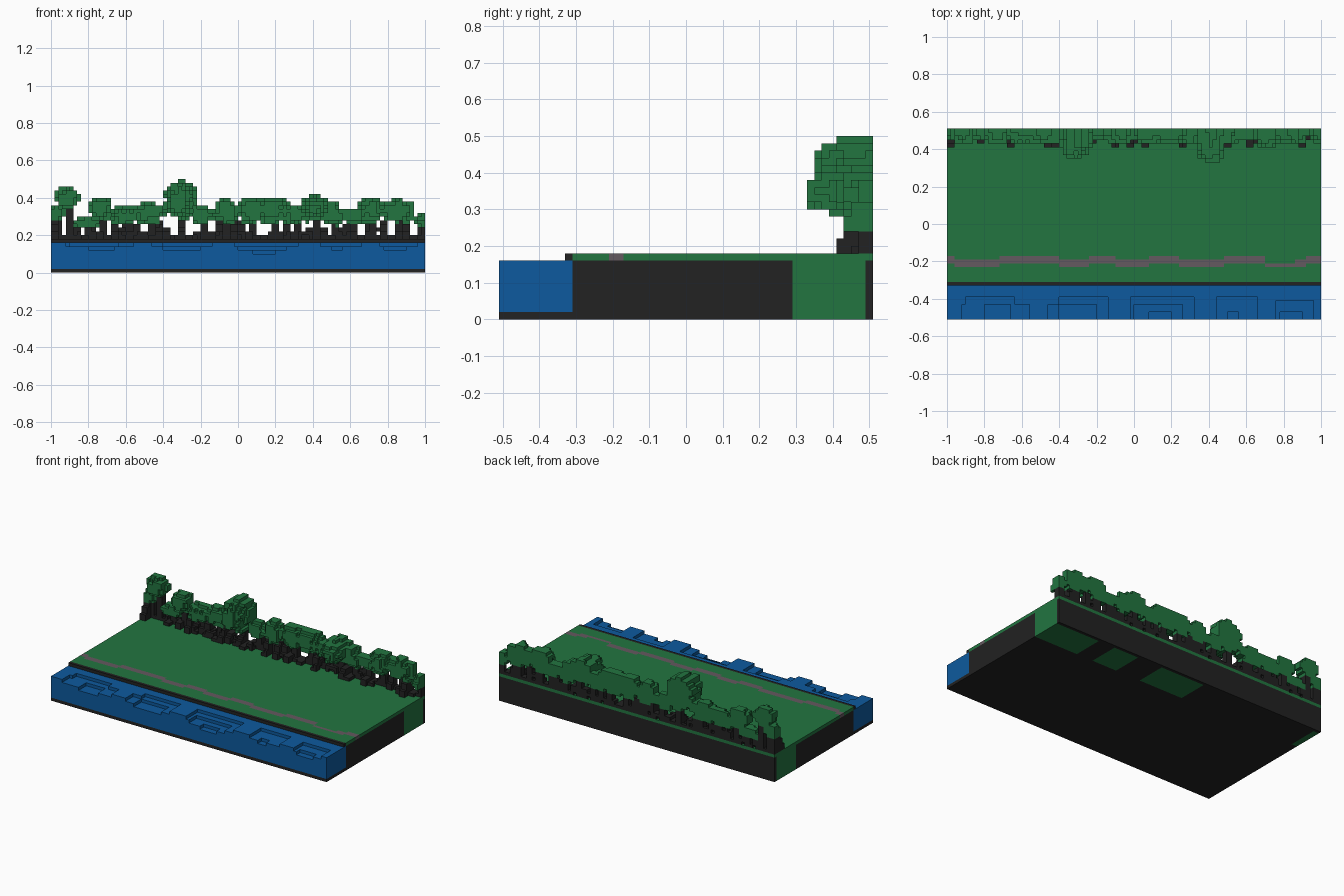
import bpy
import bmesh
import random

cube = bpy.data.objects.get("Cube")
if cube:
    bpy.data.objects.remove(cube, do_unlink=True)

rng = random.Random(7)
U = 0.02                       # block size
DEPTH, GROUND = 51, 9          # blocks front to back, ground layers


def material(name, rgb):
    mat = bpy.data.materials.new(name)
    mat.use_nodes = True
    colour = (*rgb, 1)
    mat.diffuse_color = colour
    mat.node_tree.nodes["Principled BSDF"].inputs["Base Color"].default_value = colour
    return mat


GREEN, DARK, BLUE, PATH = range(4)
MATS = [
    material("leaf green", (0.016, 0.178, 0.051)),
    material("dark earth", (0.016, 0.016, 0.016)),
    material("water blue", (0.004, 0.102, 0.342)),
    material("path grey", (0.127, 0.1, 0.115)),
]


def block_object(name, cells):
    """Skin a {(i, j, k): colour} block set, joining outer faces in rows along x."""
    rows, quads = {}, []
    for c in sorted(cells, key=lambda c: (c[1], c[2], c[0])):
        for axis in range(3):
            for side in (0, 1):
                near = list(c)
                near[axis] += 2 * side - 1
                if tuple(near) in cells:
                    continue
                key = (axis, side, c[1], c[2])
                row = rows.get(key)
                if axis and row and row[1] == c[0] and row[2] == cells[c]:
                    row[1] += 1
                else:
                    rows[key] = row = [c[0], c[0] + 1, cells[c]]
                    quads.append((key, row))
    bm = bmesh.new()
    used = sorted(set(cells.values()))
    for (axis, side, j, k), (start, end, colour) in quads:
        lo, hi = (start, j, k), (end, j + 1, k + 1)
        u, v = (axis + 1) % 3, (axis + 2) % 3
        corners = []
        for a, b in ((0, 0), (1, 0), (1, 1), (0, 1)):
            p = [0, 0, 0]
            p[axis] = (lo, hi)[side][axis]
            p[u] = (lo, hi)[a][u]
            p[v] = (lo, hi)[b][v]
            corners.append(bm.verts.new((p[0] * U, (p[1] - DEPTH / 2) * U, p[2] * U)))
        face = bm.faces.new(corners if side else corners[::-1])
        face.material_index = used.index(colour)
    bmesh.ops.remove_doubles(bm, verts=bm.verts, dist=U / 100)
    mesh = bpy.data.meshes.new(name)
    bm.to_mesh(mesh)
    bm.free()
    for colour in used:
        mesh.materials.append(MATS[colour])
    obj = bpy.data.objects.new(name, mesh)
    bpy.context.collection.objects.link(obj)
    return obj


def box(x0, x1, y0, y1, z0, z1):
    return [(i, j, k) for i in range(x0, x1) for j in range(y0, y1) for k in range(z0, z1)]


def inside(i, spans):
    return any(a <= i < b for a, b in spans)


# Ground: earth with green columns near the back, grass on top, winding path
SHORE = 10
green_columns = [(-50, -48), (-6, 10), (19, 28), (34, 50)]
upper_path = [(-50, -48), (-36, -20), (-12, -5), (4, 12), (24, 35), (46, 50)]
narrow_path = [(35, 43)]


def ground_colour(i, j, k):
    if k == GROUND - 1:
        row = 15 if inside(i, upper_path) else 14
        wide = 1 if inside(i, narrow_path) else 2
        return PATH if row <= j < row + wide else GREEN
    return GREEN if 40 <= j < 50 and inside(i, green_columns) else DARK


ground = {c: ground_colour(*c) for c in box(-50, 50, SHORE, DEPTH, 0, GROUND)}
for c in box(-50, 50, 0, SHORE, 0, 1) + box(-50, 50, SHORE - 1, SHORE, 8, GROUND):
    ground[c] = DARK
block_object("ground", ground)

# Water with terraced hollows along the front: x from, x to, depth back, floor layer
water = {c: BLUE for c in box(-50, 50, 0, SHORE, 1, 8)}
hollows = [
    (-46, -28, 4, 7), (-45, -32, 6, 7), (-40, -33, 4, 6),
    (-23, -7, 4, 7), (-20, -7, 6, 7), (-20, -10, 4, 6),
    (-1, 16, 6, 7), (0, 13, 4, 6), (4, 10, 2, 5),
    (22, 33, 4, 7), (22, 33, 6, 7), (25, 28, 2, 6),
    (38, 48, 5, 7), (39, 45, 2, 6),
]
for x0, x1, back, floor in hollows:
    for c in box(x0, x1, 0, back, floor, 8):
        water.pop(c, None)
block_object("water", water)

# Hedge and tree crowns: centre x, lowest layer, top layer, half width, reach
crowns = [
    (-49, 14, 17, 2, 3), (-46, 17, 22, 3, 4), (-41, 12, 14, 3, 3), (-37, 14, 19, 3, 4),
    (-31, 13, 17, 4, 4), (-24, 13, 18, 4, 4), (-16, 14, 24, 4, 8), (-10, 13, 17, 3, 3),
    (-4, 13, 19, 3, 4), (3, 13, 19, 3, 4), (9, 13, 19, 4, 4), (15, 13, 17, 3, 4),
    (20, 14, 20, 3, 9), (25, 12, 18, 3, 4), (30, 13, 16, 3, 3), (35, 13, 19, 3, 5),
    (42, 13, 19, 4, 4), (49, 12, 15, 2, 4),
]
leaves, wood = {}, {}
for cx, low, top, half, reach in crowns:
    mid, tall = (low + top) / 2, (top - low + 1) / 2
    noise = {}
    for i, j, k in box(max(cx - half, -50), min(cx + half + 1, 50), DEPTH - reach, DEPTH, low, top + 1):
        clump = noise.setdefault((i // 2, k // 2), rng.uniform(-0.25, 0.35))
        column = noise.setdefault((i, k, "edge"), rng.uniform(-0.1, 0.2))
        r = ((i - cx) / (half + 0.5)) ** 2 + ((k - mid) / tall) ** 2
        r += ((DEPTH - 1 - j) / reach) ** 2
        if r + clump + column < 1.15:
            leaves[i, j, k] = GREEN
    # trunk rising into the crown
    for c in box(cx, min(cx + 2, 50), DEPTH - 2, DEPTH, GROUND, low + 1):
        wood[c] = DARK

# Ragged undergrowth of stems
for start in range(-50, 50, 2):
    height = rng.choice((1, 1, 2, 2, 3, 4, 5))
    reach = rng.randint(2, 5)
    for i, j, k in box(start, start + 2, DEPTH - reach, DEPTH, GROUND, GROUND + height):
        if DEPTH - j <= reach - (k - GROUND) // 2 and rng.random() < 0.92:
            wood[i, j, k] = DARK
for c in leaves:
    wood.pop(c, None)
block_object("foliage", leaves)
block_object("stems", wood)
